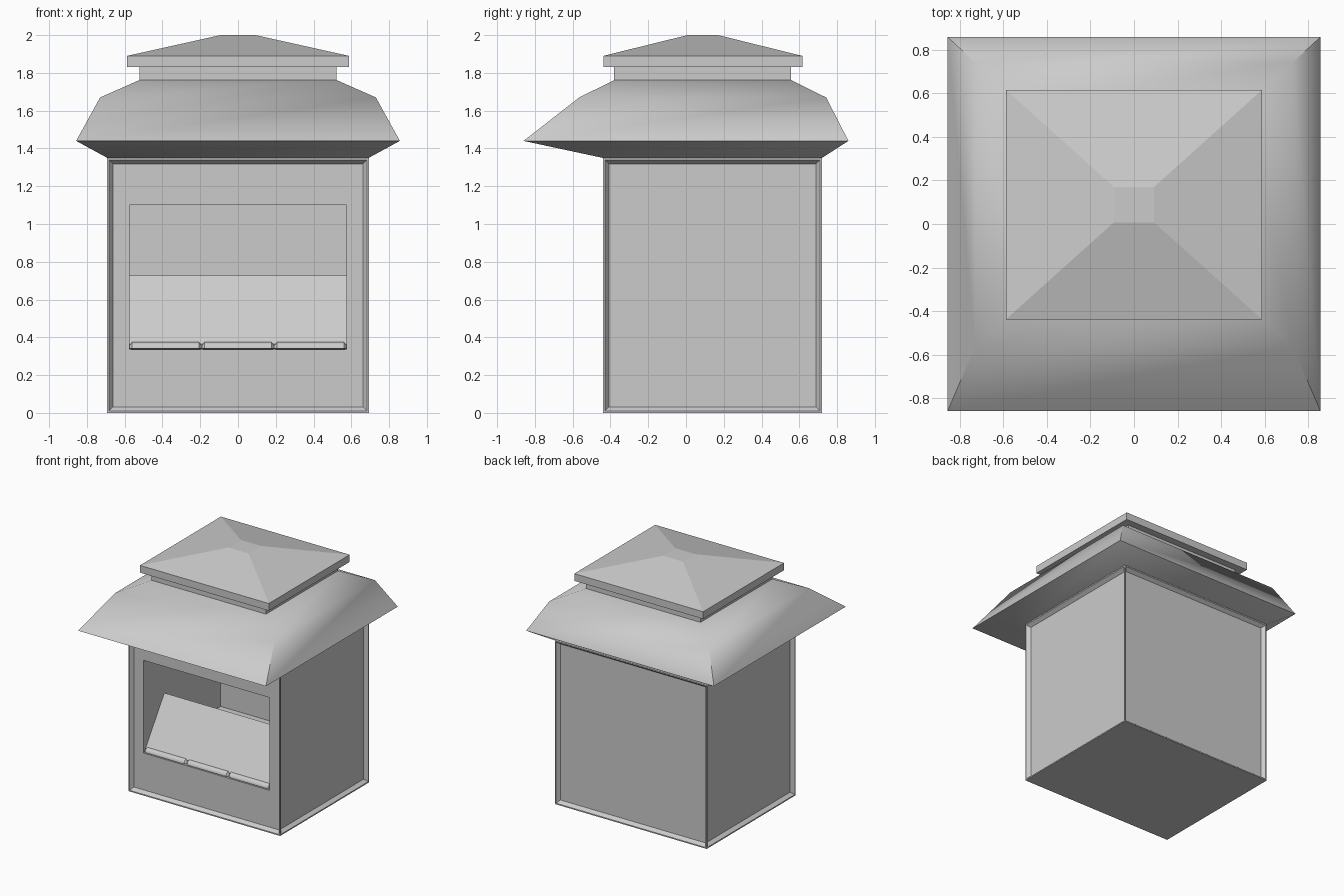
import bpy, bmesh, math
from mathutils import Vector

if "Cube" in bpy.data.objects:
    bpy.data.objects.remove(bpy.data.objects["Cube"])


def finish(name, bm, smooth=None):
    bmesh.ops.recalc_face_normals(bm, faces=bm.faces)
    mesh = bpy.data.meshes.new(name)
    bm.to_mesh(mesh)
    bm.free()
    ob = bpy.data.objects.new(name, mesh)
    bpy.context.collection.objects.link(ob)
    if smooth:
        bpy.ops.object.select_all(action='DESELECT')
        ob.select_set(True)
        bpy.context.view_layer.objects.active = ob
        bpy.ops.object.shade_smooth_by_angle(angle=math.radians(smooth))
    return ob


def loft(rings, caps=True):
    """Skin through a list of rings of points, optionally capped at both ends."""
    bm = bmesh.new()
    vr = [[bm.verts.new(p) for p in r] for r in rings]
    for a, b in zip(vr, vr[1:]):
        n = len(a)
        for i in range(n):
            j = (i + 1) % n
            bm.faces.new((a[i], a[j], b[j], b[i]))
    if caps:
        bm.faces.new(vr[0])
        bm.faces.new(vr[-1])
    return bm


def flat(z, x, y0, y1):
    return [(-x, y0, z), (x, y0, z), (x, y1, z), (-x, y1, z)]


def upright(y, x, z0, z1):
    return [(-x, y, z0), (x, y, z0), (x, y, z1), (-x, y, z1)]


# box body: four shallow recessed panels, then a deep opening in the front one
BX, FRONT, BACK, TOP = 0.693, -0.44, 0.72, 1.35
RIM, STEP, DEPTH = 0.014, 0.03, 0.028
bm = loft([flat(0, BX, FRONT, BACK), flat(TOP, BX, FRONT, BACK)])
bmesh.ops.recalc_face_normals(bm, faces=bm.faces)
sides = [f for f in bm.faces if abs(f.normal.z) < 0.5]
bmesh.ops.inset_individual(bm, faces=sides, thickness=RIM, depth=0)
bmesh.ops.inset_individual(bm, faces=sides, thickness=STEP, depth=-DEPTH)
panel = next(f for f in sides if f.normal.y < -0.5)
hole = bmesh.ops.inset_individual(bm, faces=[panel], thickness=0.05, depth=0)
for v in panel.verts:
    v.co.x = math.copysign(0.575, v.co.x)
    v.co.z = 1.1 if v.co.z > 0.7 else 0.335
wall = bmesh.ops.extrude_discrete_faces(bm, faces=[panel])["faces"][0]
for v in wall.verts:
    v.co.y = 0.595
finish("body", bm, 50)

# flared roof skirt, with a deeper overhang at the front
finish("roof", loft([flat(1.35, 0.692, -0.44, 0.72), flat(1.44, 0.857, -0.86, 0.86),
                     flat(1.67, 0.73, -0.565, 0.742), flat(1.762, 0.522, -0.38, 0.557)]), 45)

# neck between roof and cap
finish("roof_neck", loft([flat(1.76, 0.522, -0.38, 0.557),
                          flat(1.832, 0.522, -0.38, 0.557)], caps=False))

# cap with hipped top
finish("roof_cap", loft([flat(1.83, 0.588, -0.438, 0.616), flat(1.89, 0.588, -0.438, 0.616),
                         flat(2.0, 0.092, 0.008, 0.17)]))

# thin sloping board inside the opening
t = Vector((0, 0.004, -0.004))
lo, hi = Vector((0, -0.385, 0.365)), Vector((0, -0.14, 0.727))
finish("sloping_board", loft([[Vector((x, 0, 0)) + p for p in (lo, hi, hi + t, lo + t)]
                              for x in (-0.574, 0.574)]))

# three rounded sill rolls along the lower edge
W, R = 1.15 / 3, 0.032
arc = [(-0.38 - R * math.sin(a), 0.342 + R * math.cos(a))
       for a in (math.radians(d) for d in range(0, 91, 15))] + [(-0.38, 0.336)]
mid = Vector((-0.38, 0.34))
for i in range(3):
    cx = (i - 1) * W
    rings = []
    for dx, s in ((-W / 2, 0.5), (-W / 2 + 0.014, 1), (W / 2 - 0.014, 1), (W / 2, 0.5)):
        rings.append([(cx + dx, mid.x + (y - mid.x) * s, mid.y + (z - mid.y) * s)
                      for y, z in arc])
    finish(f"sill_roll_{i + 1}", loft(rings), 40)
